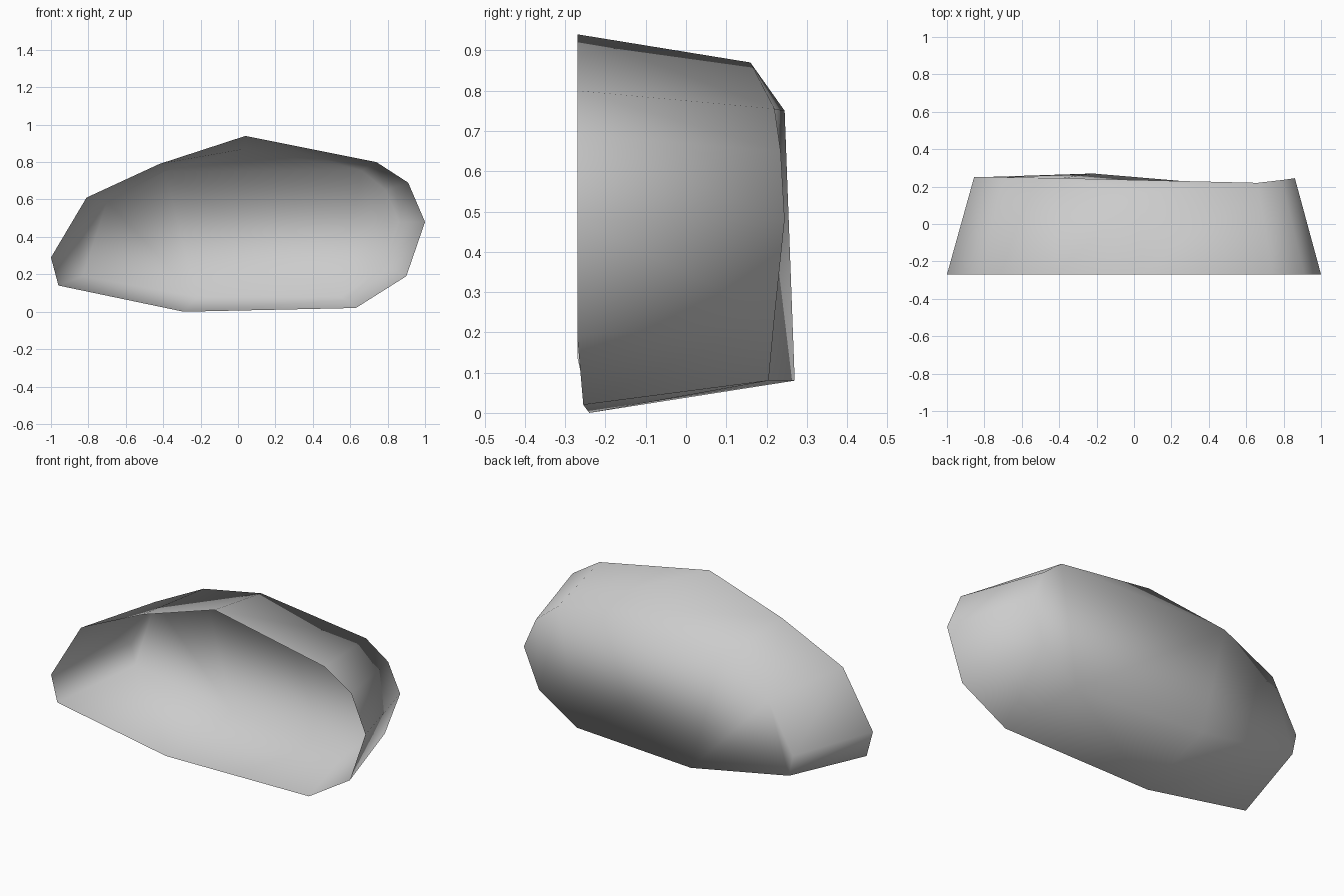
import bpy
import bmesh

cube = bpy.data.objects.get("Cube")
if cube:
    bpy.data.objects.remove(cube)

# Open front rim, clockwise from the peak
RIM = [(0.04, -0.27, 0.94), (0.74, -0.27, 0.80), (0.91, -0.27, 0.69),
       (1.0, -0.27, 0.48), (0.90, -0.27, 0.19), (0.63, -0.255, 0.02),
       (-0.29, -0.24, 0.0), (-0.96, -0.27, 0.14), (-1.0, -0.27, 0.29),
       (-0.81, -0.27, 0.61), (-0.42, -0.27, 0.79)]
# Closed back outline, one point behind each rim point
BACK = [(0.035, 0.16, 0.87), (0.66, 0.22, 0.755), (0.79, 0.235, 0.65),
        (0.86, 0.245, 0.48), (0.78, 0.22, 0.24), (0.55, 0.205, 0.08),
        (-0.22, 0.27, 0.08), (-0.83, 0.25, 0.19), (-0.855, 0.25, 0.31),
        (-0.70, 0.25, 0.59), (-0.39, 0.245, 0.75)]

grey = bpy.data.materials.new("light_grey")
grey.use_nodes = True
colour = (0.6, 0.6, 0.6, 1)
grey.diffuse_color = colour
grey.node_tree.nodes["Principled BSDF"].inputs["Base Color"].default_value = colour

bm = bmesh.new()
rim = [bm.verts.new(p) for p in RIM]
back = [bm.verts.new(p) for p in BACK]

# Tapered side wall
count = len(rim)
for i in range(count):
    j = (i + 1) % count
    bm.faces.new((rim[i], back[i], back[j], rim[j]))

# Sloped top facet and the main back panel
bm.faces.new((back[0], back[-1], back[1]))
bm.faces.new(list(reversed(back[1:])))

bmesh.ops.triangulate(bm, faces=bm.faces[:])
bm.normal_update()
# Make the back face outward
if sum(f.normal.y * f.calc_area() for f in bm.faces) < 0:
    bmesh.ops.reverse_faces(bm, faces=bm.faces[:])
for face in bm.faces:
    face.smooth = True

mesh = bpy.data.meshes.new("curved_shell")
bm.to_mesh(mesh)
bm.free()
mesh.materials.append(grey)
shell = bpy.data.objects.new("curved_shell", mesh)
bpy.context.collection.objects.link(shell)
